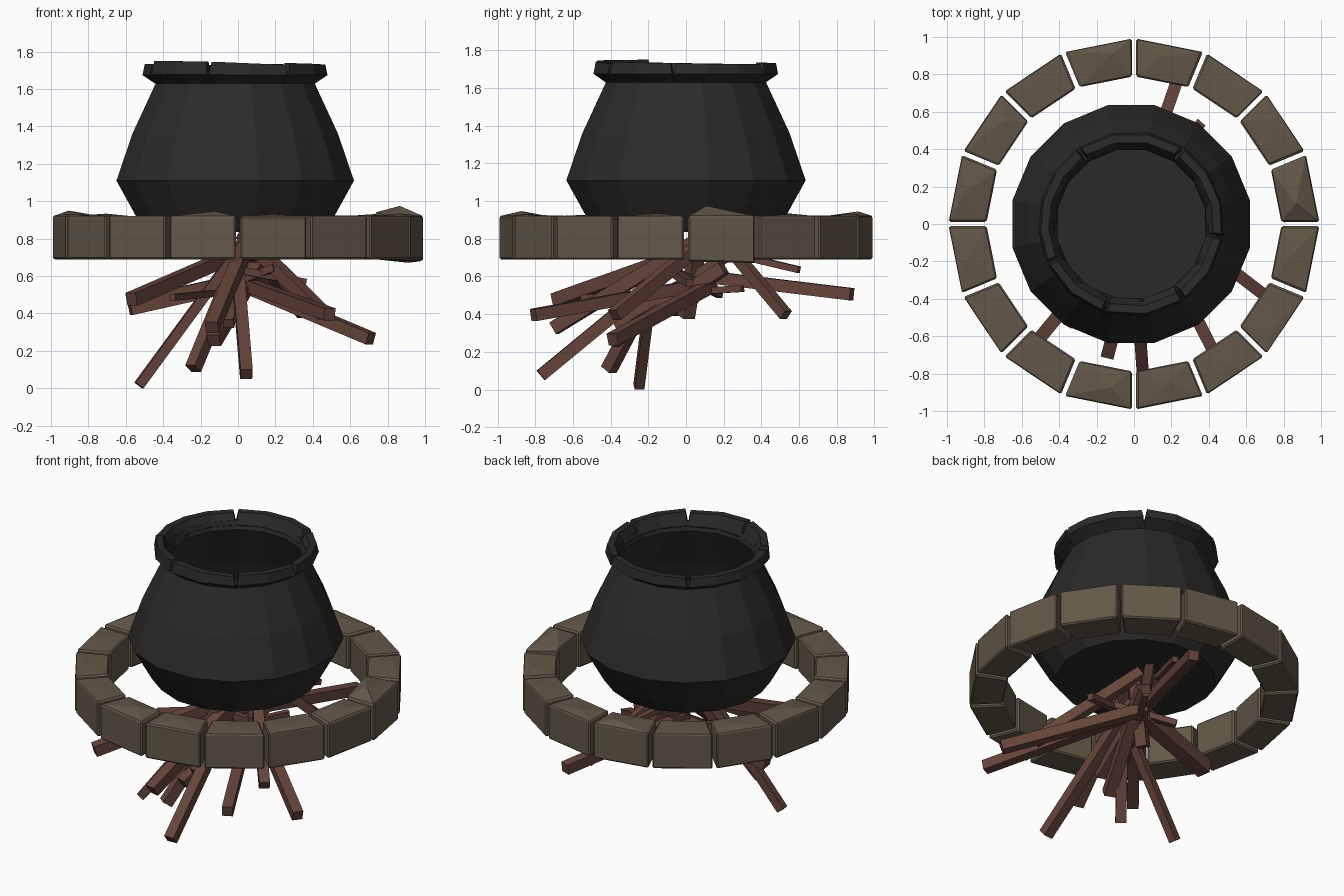
import bpy, bmesh, math, random
from mathutils import Vector, Matrix

if "Cube" in bpy.data.objects:
    bpy.data.objects.remove(bpy.data.objects["Cube"])

random.seed(4)
CX = -0.015   # pot axis


def material(name, rgb):
    m = bpy.data.materials.new(name)
    m.diffuse_color = (*rgb, 1)
    m.use_nodes = True
    m.node_tree.nodes["Principled BSDF"].inputs["Base Color"].default_value = m.diffuse_color
    return m


IRON = material("iron", (0.025, 0.023, 0.022))
STONE = material("stone", (0.125, 0.098, 0.065))
WOOD = material("wood", (0.13, 0.058, 0.042))


def make(name, bm, mat, bevel=0):
    bmesh.ops.recalc_face_normals(bm, faces=bm.faces[:])
    me = bpy.data.meshes.new(name)
    bm.to_mesh(me)
    bm.free()
    me.materials.append(mat)
    ob = bpy.data.objects.new(name, me)
    bpy.context.collection.objects.link(ob)
    if bevel:
        b = ob.modifiers.new("bevel", 'BEVEL')
        b.width = bevel
        b.segments = 1
        b.limit_method = 'ANGLE'
        b.angle_limit = math.radians(50)
    return ob


def polar(r, a, z, cx=0.0):
    return Vector((cx + r * math.cos(a), r * math.sin(a), z))


# Pot body: 16-sided lathe, outside then inside (radius to flat, z)
N = 16
profile = [(0.47, 0.835), (0.53, 0.92), (0.635, 1.11), (0.55, 1.36), (0.425, 1.63),
           (0.46, 1.67), (0.41, 1.685), (0.395, 1.63), (0.51, 1.36), (0.585, 1.11),
           (0.47, 0.90)]
bm = bmesh.new()
rings = [[bm.verts.new(polar(r / math.cos(math.pi / N), (k + 0.5) * math.tau / N, z, CX))
          for k in range(N)] for r, z in profile]
for lo, hi in zip(rings, rings[1:]):
    for k in range(N):
        bm.faces.new((lo[k], lo[(k + 1) % N], hi[(k + 1) % N], hi[k]))
bm.faces.new(rings[0])
bm.faces.new(rings[-1])
make("pot_body", bm, IRON)

# Cracked rim: arcs split by V-shaped notches, each slightly uneven in height
notches = [-8, 56, 125, 205, 253, 305, 352]
section = [(0.425, 1.63), (0.49, 1.675), (0.478, 1.735), (0.435, 1.735), (0.40, 1.66)]
for i, (a0, a1) in enumerate(zip(notches, notches[1:])):
    a0, a1 = math.radians(a0), math.radians(a1)
    steps = max(2, round((a1 - a0) / (math.tau / N)))
    lift0, lift1 = random.uniform(-0.012, 0.018), random.uniform(-0.012, 0.018)
    bm = bmesh.new()
    loops = []
    for s in range(steps + 1):
        t = s / steps
        loop = []
        for r, z in section:
            top = max(0, (z - 1.66) / 0.075)
            gap = 0.004 + 0.03 * top
            a = a0 + gap + (a1 - a0 - 2 * gap) * t
            z += top * (lift0 * (1 - t) + lift1 * t)
            loop.append(bm.verts.new(polar(r * 1.015, a, z, CX)))
        loops.append(loop)
    n = len(section)
    for p, q in zip(loops, loops[1:]):
        for j in range(n):
            bm.faces.new((p[j], p[(j + 1) % n], q[(j + 1) % n], q[j]))
    bm.faces.new(loops[0])
    bm.faces.new(loops[-1])
    make(f"pot_rim_{i + 1}", bm, IRON)

# Ring of 16 wedge stones with chipped, faceted tops
Z0, Z1 = 0.69, 0.92
bump = {0: 0.055, 11: 0.027, 12: 0.012, 4: 0.025, 7: 0.03, 15: 0.015}
for i in range(16):
    a0, a1 = i * math.tau / 16, (i + 1) * math.tau / 16
    mid = (a0 + a1) / 2
    side = Vector((-math.sin(mid), math.cos(mid), 0)) * 0.012
    bm = bmesh.new()
    quads = []
    for z in (Z0, Z1):
        quads.append([bm.verts.new(polar(r, a, z) + side * sgn) for r, a, sgn in
                      ((0.79, a0, 1), (0.993, a0, 1), (0.993, a1, -1), (0.79, a1, -1))])
    lo, hi = quads
    bm.faces.new(lo)
    for j in range(4):
        bm.faces.new((lo[j], lo[(j + 1) % 4], hi[(j + 1) % 4], hi[j]))
    # off-centre peak on the top face
    peak = bm.verts.new(polar(random.uniform(0.86, 0.93),
                              mid + random.uniform(-0.09, 0.09),
                              Z1 + bump.get(i, random.uniform(0, 0.015))))
    for j in range(4):
        bm.faces.new((hi[j], hi[(j + 1) % 4], peak))
    if i == 0:   # most worn stone bulges out and down
        lo[2].co.z -= 0.02
        lo[1].co.z -= 0.01
        hi[3].co.z += 0.02
    make(f"ring_stone_{i + 1}", bm, STONE, 0.009)

# Firewood: (outer end, inner end, thickness)
sticks = [
    ((-0.53, -0.25, 0.03), (0.05, -0.15, 0.82), 0.052),
    ((-0.24, -0.41, 0.12), (0.04, -0.05, 0.80), 0.065),
    ((0.045, -0.77, 0.09), (-0.01, 0.02, 0.74), 0.065),
    ((0.71, -0.39, 0.28), (0.02, 0.14, 0.57), 0.065),
    ((-0.58, -0.03, 0.45), (0.00, 0.06, 0.58), 0.09),
    ((-0.57, -0.69, 0.49), (0.03, 0.04, 0.75), 0.07),
    ((-0.14, -0.70, 0.34), (0.05, 0.05, 0.80), 0.07),
    ((0.49, -0.81, 0.41), (0.07, 0.02, 0.56), 0.065),
    ((0.46, -0.38, 0.41), (0.04, 0.12, 0.82), 0.065),
    ((0.35, 0.53, 0.41), (0.02, 0.17, 0.84), 0.055),
    ((0.27, 0.88, 0.52), (-0.02, 0.05, 0.62), 0.065),
    ((0.18, 0.60, 0.65), (-0.06, 0.05, 0.78), 0.035),
    ((-0.07, 0.00, 0.40), (0.05, 0.07, 0.83), 0.07),
    ((-0.13, -0.39, 0.27), (0.10, 0.20, 0.66), 0.07),
    ((-0.05, -0.38, 0.36), (0.03, 0.25, 0.74), 0.055),
    ((-0.35, -0.55, 0.50), (0.16, 0.30, 0.55), 0.035),
    ((-0.18, 0.18, 0.52), (0.20, -0.10, 0.66), 0.04),
    ((0.36, 0.02, 0.58), (-0.12, -0.12, 0.67), 0.04),
]
for i, (outer, inner, w) in enumerate(sticks):
    p, q = Vector(outer), Vector(inner)
    d = q - p
    bm = bmesh.new()
    bmesh.ops.create_cube(bm, size=1)
    bmesh.ops.scale(bm, vec=(w, w, d.length), verts=bm.verts)
    rot = d.to_track_quat('Z', 'Y').to_matrix().to_4x4()
    bmesh.ops.transform(bm, matrix=Matrix.Translation((p + q) / 2) @ rot, verts=bm.verts)
    make(f"firewood_stick_{i + 1}", bm, WOOD)

# Settle the lowest stick corner exactly on the ground
bpy.context.view_layer.update()
obs = [o for o in bpy.context.collection.objects if o.type == 'MESH']
low = min(v.co.z for o in obs for v in o.data.vertices)
for o in obs:
    if o.name.startswith("firewood"):
        o.location.z = -low
